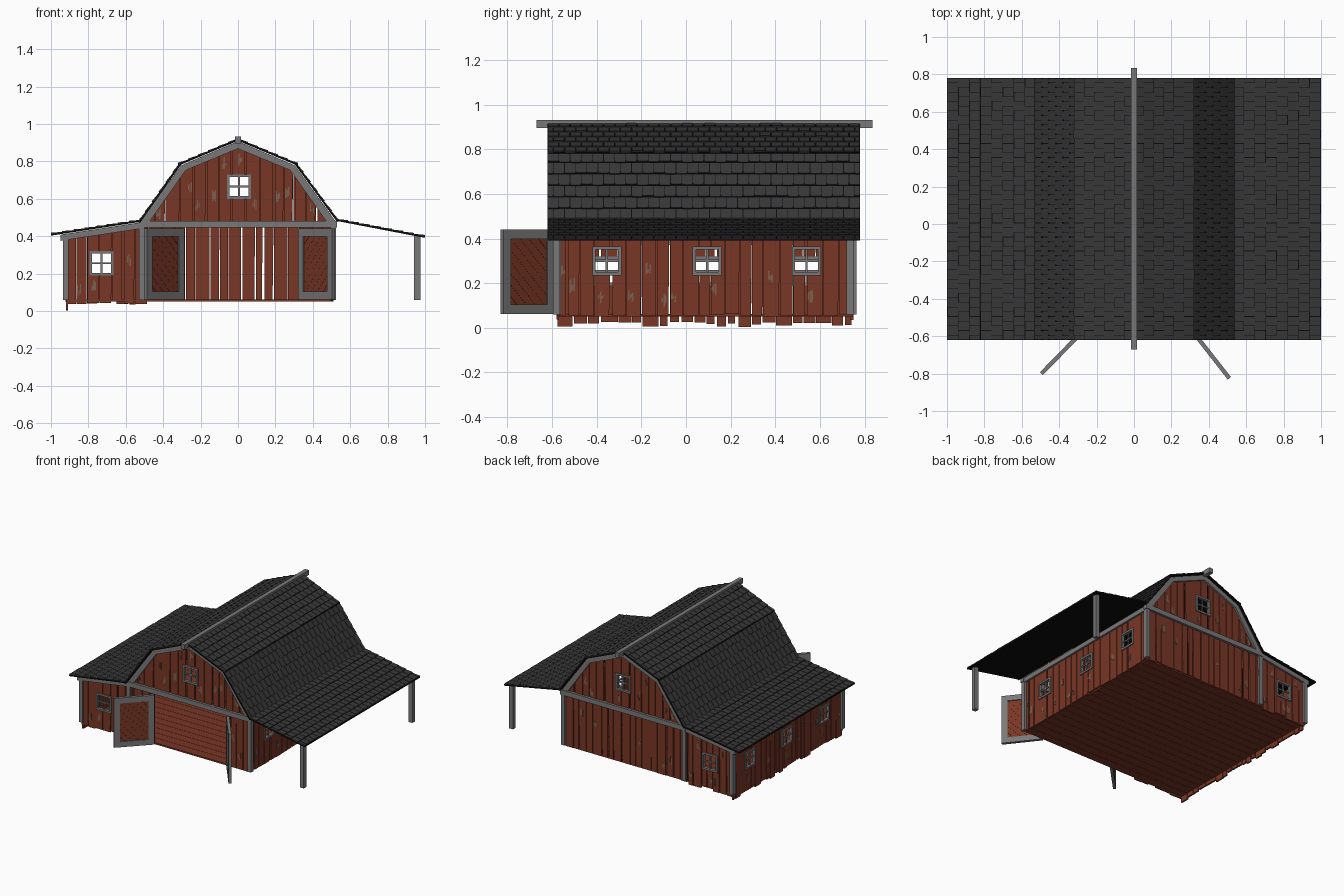
import bpy, bmesh, math, random
from mathutils import Vector

if "Cube" in bpy.data.objects:
    bpy.data.objects.remove(bpy.data.objects["Cube"])

random.seed(7)
R = random.uniform


def mat(name, r, g, b):
    m = bpy.data.materials.new(name)
    m.diffuse_color = (r, g, b, 1)
    m.use_nodes = True
    m.node_tree.nodes["Principled BSDF"].inputs["Base Color"].default_value = m.diffuse_color
    return m


RED = mat("barn red", 0.19, 0.037, 0.019)
WORN = mat("worn paint", 0.20, 0.115, 0.075)
GREY = mat("trim grey", 0.19, 0.19, 0.19)
SHINGLE = mat("shingle grey", 0.038, 0.038, 0.038)
BLACK = mat("roof black", 0.004, 0.004, 0.004)


def prism(bm, pts, axis, d0, d1, mi=0):
    """Extrude a 2D polygon from d0 to d1 along the given axis."""
    put = {'x': lambda u, v, d: (d, u, v),
           'y': lambda u, v, d: (u, d, v),
           'z': lambda u, v, d: (u, v, d)}[axis]
    a = [bm.verts.new(put(u, v, d0)) for u, v in pts]
    b = [bm.verts.new(put(u, v, d1)) for u, v in pts]
    n = len(pts)
    faces = [bm.faces.new(a), bm.faces.new(b[::-1])]
    faces += [bm.faces.new((a[i], b[i], b[(i + 1) % n], a[(i + 1) % n])) for i in range(n)]
    for f in faces:
        f.material_index = mi


def rect(u0, u1, v0, v1):
    return [(u0, v0), (u1, v0), (u1, v1), (u0, v1)]


def finish(name, bm, *mats):
    bmesh.ops.recalc_face_normals(bm, faces=bm.faces)
    me = bpy.data.meshes.new(name)
    bm.to_mesh(me)
    bm.free()
    for m in mats:
        me.materials.append(m)
    ob = bpy.data.objects.new(name, me)
    bpy.context.collection.objects.link(ob)
    return ob


# roof cross-section, left to right
PROFILE = [(-1, .412), (-.525, .485), (-.31, .79), (0, .92), (.31, .79), (.53, .49), (1, .40)]
Y0, Y1 = -.62, .78


def roof_z(x):
    for (xa, za), (xb, zb) in zip(PROFILE, PROFILE[1:]):
        if xa <= x <= xb:
            return za + (zb - za) * (x - xa) / (xb - xa)


def plank_wall(name, axis, plane, out, u0, u1, bottom, top, holes=()):
    """Vertical planks with uneven gaps and ends, cut around holes (u0, u1, z0, z1)."""
    bm = bmesh.new()
    inner = plane - out * .012
    breaks = [p[0] for p in PROFILE] if axis == 'y' else []
    breaks += [e for h in holes for e in h[:2]]
    u = u0
    while u < u1 - .01:
        w = R(.045, .08)
        a, b = u, min(u + w, u1)
        u += w
        zb = bottom(a)
        gap = random.choice((.002, .003, .004, .010))
        cuts = [a] + sorted(c for c in set(breaks) if a < c < b - gap) + [b - gap]
        for c, d in zip(cuts, cuts[1:]):
            if d - c < .002:
                continue
            mid, lo, parts = (c + d) / 2, zb, []
            for h in sorted((h for h in holes if h[0] < mid < h[1]), key=lambda h: h[2]):
                parts.append((lo, h[2], h[2]))
                lo = h[3]
            parts.append((lo, top(c), top(d)))
            for lo, tc, td in parts:
                if min(tc, td) - lo < .004:
                    continue
                lean = R(0, .006) if len(cuts) == 2 else 0
                prism(bm, [(c, lo), (d - lean, lo), (d, td), (c, tc)], axis, plane, inner)
                # worn paint slivers
                if d - c > .03 and min(tc, td) - lo > .12 and random.random() < .5:
                    z = R(lo + .02, min(tc, td) - .09)
                    s = R(c, d - .028)
                    for k in range(3):
                        e, f = z + R(0, .025), z + R(.03, .075)
                        prism(bm, [(s + k * .008, e), (s + k * .008 + .007, e + .006),
                                   (s + k * .008 + .007, f), (s + k * .008, f - .006)],
                              axis, plane, plane + out * .0015, 1)
    return finish(name, bm, RED, WORN)


def window(name, axis, plane, out, u, z, r=.065):
    """Grey frame with a cross bar and open panes."""
    bm = bmesh.new()
    t, c = .014, .005
    for q in (rect(u - r, u + r, z + r - t, z + r), rect(u - r, u + r, z - r, z - r + t),
              rect(u - r, u - r + t, z - r + t, z + r - t), rect(u + r - t, u + r, z - r + t, z + r - t)):
        prism(bm, q, axis, plane + out * .008, plane - out * .014)
    prism(bm, rect(u - c, u + c, z - r + t, z + r - t), axis, plane, plane - out * .008)
    prism(bm, rect(u - r + t, u + r - t, z - c, z + c), axis, plane, plane - out * .008)
    finish(name, bm, GREY)


def hole(u, z, r=.058):
    return (u - r, u + r, z - r, z + r)


SIDE_Y = (-.355, .095, .54)
DOORWAY = (-.305, .325, 0, .445)

# end walls, gables and their trim, front and back
for label, y, out in (("front", -.58, -1), ("back", .75, 1)):
    holes = [hole(-.73, .255)] + ([DOORWAY] if out < 0 else [])
    plank_wall(label + "_wall", 'y', y, out, -.92, .51,
               lambda u: R(.035, .055) if u < -.53 else R(.052, .064),
               lambda u: min(roof_z(u) - .02, .455), holes)
    plank_wall(label + "_gable", 'y', y, out, -.5, .5, lambda u: .456,
               lambda u: roof_z(u) - .02, [hole(.005, .665)])
    window(label + "_gable_window", 'y', y, out, .005, .665)
    window(label + "_shed_window", 'y', y, out, -.73, .255)
    bm = bmesh.new()
    d0, d1 = y - out * .014, y + out * .014
    prism(bm, rect(-.53, .53, .445, .482), 'y', d0, d1 + out * .004)
    for s in (-1, 1):
        outer = [(0, .908), (s * .305, .778), (s * .525, .475)]
        inn = [(0, .868), (s * .28, .752), (s * .475, .475)]
        for i in (0, 1):
            prism(bm, [outer[i], outer[i + 1], inn[i + 1], inn[i]], 'y', d0, d1)
    prism(bm, [(-.95, .375), (-.95, .408), (-.52, .474), (-.52, .44)], 'y', d0, d1)
    for x0, x1, top in ((-.935, -.905, .39), (-.53, -.5, .45), (.495, .525, .45)):
        prism(bm, rect(x0, x1, .06, top), 'y', y - out * .02, d1)
    finish(label + "_trim", bm, GREY)

# side walls
for label, x, out, z, top, low in (("left", -.92, -1, .255, .405, (0, .03)),
                                   ("right", .51, 1, .30, .475, (.05, .062))):
    plank_wall(label + "_wall", 'x', x, out, -.575, .745, lambda u: R(*low),
               lambda u: top, [hole(y, z) for y in SIDE_Y])
    for i, y in enumerate(SIDE_Y):
        window(f"{label}_window_{i + 1}", 'x', x, out, y, z)
    bm = bmesh.new()
    prism(bm, rect(-.58, .75, top - .035, top), 'x', x - out * .01, x + out * .014)
    finish(label + "_eave_beam", bm, GREY)

# floor boards
bm = bmesh.new()
n = 19
for i in range(n):
    a, b = -.575 + 1.32 * i / n, -.575 + 1.32 * (i + 1) / n
    prism(bm, rect(-.908, .498, a, b - .002), 'z', .05, .062)
finish("floor", bm, RED)

# roof: black sheet with rows of shingles on every slope
sheet, tiles = bmesh.new(), bmesh.new()
for i, (p, q) in enumerate(zip(PROFILE, PROFILE[1:])):
    p, q = Vector(p), Vector(q)
    hi, lo = (p, q) if p.y > q.y else (q, p)
    d = (lo - hi).normalized()
    nrm = Vector((-d.y, d.x))
    if nrm.y < 0:
        nrm = -nrm
    length = (lo - hi).length + (.012 if abs(lo.x) < .9 else 0)
    end = hi + d * length
    prism(sheet, [tuple(v) for v in (hi, end, end - nrm * .009, hi - nrm * .009)], 'y', Y0, Y1)
    rows = round(length / .06)
    for r in range(rows):
        t0 = length * r / rows
        y = Y0 + .002 - (r % 2) * .025
        while y < Y1 - .004:
            t1 = length * (r + 1) / rows - R(.001, .006)
            a, b = hi + d * t0, hi + d * t1
            ya, yb = max(y, Y0 + .002), min(y + .047, Y1 - .002)
            if yb - ya > .004:
                prism(tiles, [tuple(v) for v in (a, b, b + nrm * .006, a + nrm * .0015)], 'y', ya, yb)
            y += .05
finish("roof_sheet", sheet, BLACK)
finish("roof_shingles", tiles, SHINGLE)

# ridge beam
bm = bmesh.new()
prism(bm, rect(-.016, .016, .895, .932), 'y', -.67, .835)
finish("ridge_beam", bm, GREY)

# posts of the open lean-to
for label, y in (("front", -.58), ("back", .735)):
    bm = bmesh.new()
    prism(bm, rect(.942, .975, y - .016, y + .016), 'z', .06, .402)
    finish(label + "_post", bm, GREY)


def door(name, hinge, end):
    """Framed door with diagonal boards, swung open from hinge to end."""
    L = math.hypot(end[0] - hinge[0], end[1] - hinge[1])
    z0, z1, w = .062, .44, .042
    # split the panel along diagonals, then shrink the pieces to open the seams
    tmp = bmesh.new()
    tmp.faces.new([tmp.verts.new((u, 0, v)) for u, v in rect(w - .004, L - w + .004, z0 + w - .004, z1 - w + .004)])
    for k in range(1, 11):
        bmesh.ops.bisect_plane(tmp, geom=tmp.verts[:] + tmp.edges[:] + tmp.faces[:],
                               plane_co=(w, 0, z0 + w - .22 + k * .052), plane_no=(-1, 0, 1))
    bm = bmesh.new()
    for f in tmp.faces:
        c = f.calc_center_median()
        pts = [v.co + (c - v.co).normalized() * .0015 for v in f.verts]
        prism(bm, [(p.x, p.z) for p in pts], 'y', -.005, .005, 1)
    tmp.free()
    for q in (rect(0, w, z0, z1), rect(L - w, L, z0, z1),
              rect(w, L - w, z0, z0 + w), rect(w, L - w, z1 - w, z1)):
        prism(bm, q, 'y', -.011, .011)
    ob = finish(name, bm, GREY, RED)
    ob.location = (hinge[0], hinge[1], 0)
    ob.rotation_euler.z = math.atan2(end[1] - hinge[1], end[0] - hinge[0])


door("left_door", (-.295, -.595), (-.495, -.80))
door("right_door", (.33, -.595), (.51, -.825))
